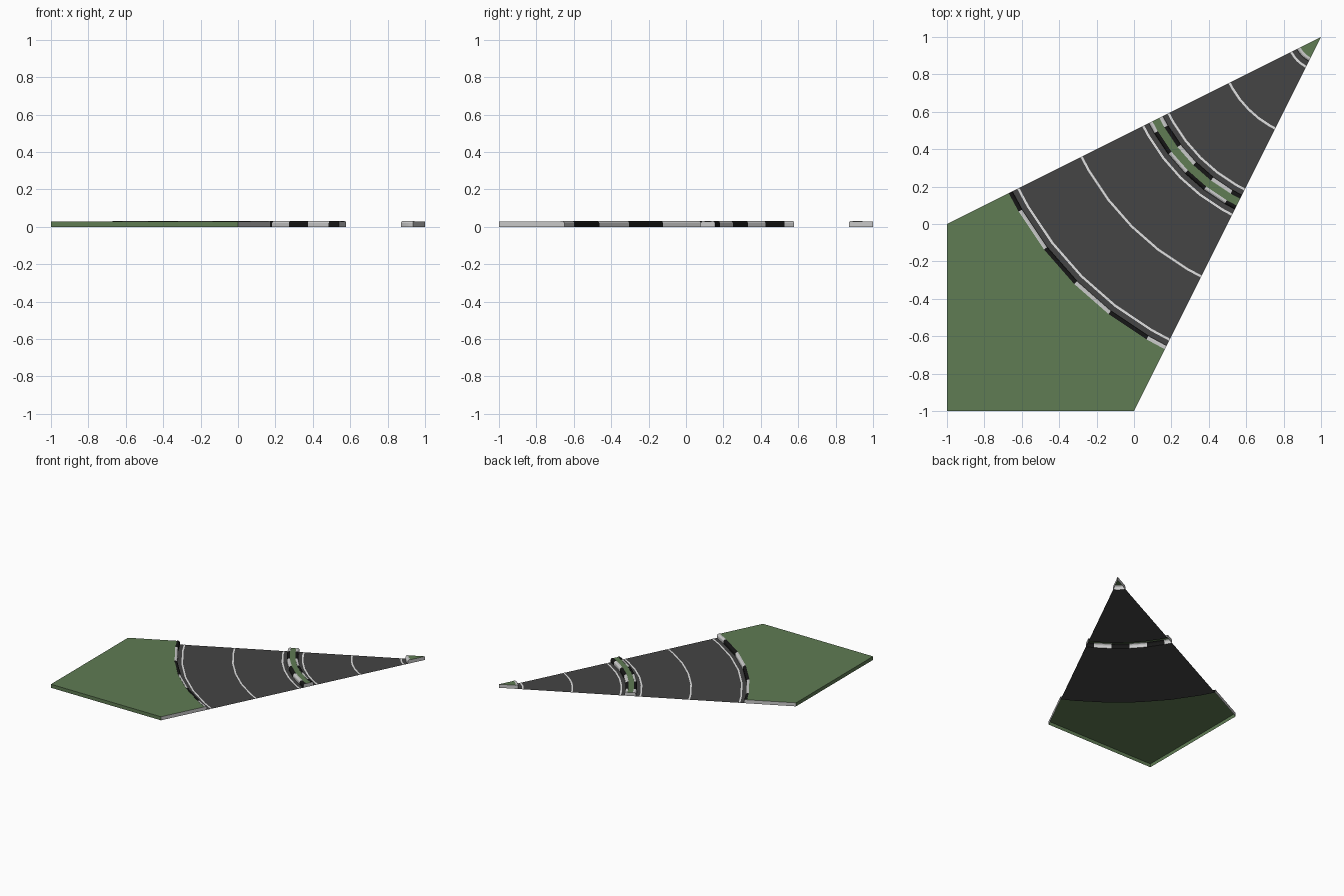
import bpy, bmesh, math

if "Cube" in bpy.data.objects:
    bpy.data.objects.remove(bpy.data.objects["Cube"])

# Road wedge: everything is an arc around the apex at (1, 1)
A0, A1 = math.degrees(math.atan2(1, 2)), math.degrees(math.atan2(2, 1))
ANGLES = [A0, 30, 37.5, 45, 52.5, 60, A1]
TOP, LAWN = 0.031, 0.029


def material(name, rgb):
    m = bpy.data.materials.new(name)
    m.diffuse_color = (*rgb, 1)
    m.use_nodes = True
    m.node_tree.nodes["Principled BSDF"].inputs["Base Color"].default_value = m.diffuse_color
    return m


ASPHALT = material("asphalt", (0.058, 0.058, 0.058))
PAINT = material("line paint", (0.75, 0.75, 0.75))
GRASS = material("grass green", (0.115, 0.2, 0.088))
BLACK = material("curb black", (0.008, 0.008, 0.008))
WHITE = material("curb white", (0.6, 0.6, 0.6))


def pos(r, deg, z):
    a = math.radians(deg)
    return (1 - r * math.cos(a), 1 - r * math.sin(a), z)


def finish(bm, name, mats):
    mesh = bpy.data.meshes.new(name)
    bm.to_mesh(mesh)
    bm.free()
    for m in mats:
        mesh.materials.append(m)
    ob = bpy.data.objects.new(name, mesh)
    bpy.context.collection.objects.link(ob)


def poly(bm, pts, mat=0):
    f = bm.faces.new([bm.verts.new(p) for p in pts])
    f.material_index = mat
    return f


def sweep(bm, profile, rule):
    """Sweep an (r, z) profile, ordered outwards, round the arc."""
    for k, (a, b) in enumerate(zip(ANGLES, ANGLES[1:])):
        for (r0, z0), (r1, z1) in zip(profile, profile[1:]):
            pts = [pos(r0, a, z0), pos(r1, a, z1), pos(r1, b, z1), pos(r0, b, z0)]
            if r0 < 1e-6:
                pts.pop()
            poly(bm, pts, rule(k, (r0 + r1) / 2))


def caps(bm, profile, mat):
    """Close the two straight cut ends."""
    poly(bm, [pos(r, A0, z) for r, z in reversed(profile)], mat)
    poly(bm, [pos(r, A1, z) for r, z in profile], mat)


def curb(r, side):
    """Rounded curb section; side=1 rises outwards, -1 rises inwards."""
    pts = [(0, 0), (0, 0.02), (0.004, 0.027), (0.01, TOP), (0.022, TOP), (0.022, LAWN)]
    pts = [(r + side * d, z) for d, z in pts]
    return pts if side > 0 else pts[::-1]


# Road surface and painted lines
bm = bmesh.new()
sweep(bm, [(0.145, 0), (0.945, 0)], lambda k, r: 0)
sweep(bm, [(1.03, 0), (1.845, 0)], lambda k, r: 0)
finish(bm, "road", [ASPHALT])

bm = bmesh.new()
for r in (0.178, 0.5475, 0.912, 1.063, 1.432, 1.81):
    sweep(bm, [(r - 0.006, 0.001), (r + 0.006, 0.001)], lambda k, r: 0)
finish(bm, "road_lines", [PAINT])

# Median strip with striped curbs on both sides
MATS = [GRASS, WHITE, BLACK]
bm = bmesh.new()
profile = curb(0.945, 1) + curb(1.03, -1)
sweep(bm, profile, lambda k, r: 0 if 0.968 < r < 1.007 else 1 + k % 2)
caps(bm, profile, 1)
finish(bm, "median", MATS)

# Small inner island at the apex
bm = bmesh.new()
profile = [(0, LAWN)] + curb(0.145, -1)
sweep(bm, profile, lambda k, r: 0 if r < 0.122 else 1)
caps(bm, profile + [(0, 0)], 1)
finish(bm, "inner_island", MATS)

# Outer curb
bm = bmesh.new()
profile = curb(1.845, 1)
sweep(bm, profile, lambda k, r: 2 - k % 2)
caps(bm, profile + [(1.867, 0)], 1)
finish(bm, "outer_curb", MATS)

# Outer lawn: top, two outer walls and two cut sides, open below
bm = bmesh.new()
R = 1.867
corners = [(-1, 0), (-1, -1), (0, -1)]
arc = [pos(R, a, LAWN) for a in reversed(ANGLES)]
top = poly(bm, arc + [(x, y, LAWN) for x, y in corners])
bmesh.ops.triangulate(bm, faces=[top])
ring = [(pos(R, A0, 0)[:2], 1)] + [(c, 0) for c in corners]
ends = [pos(R, A0, 0)[:2]] + corners + [pos(R, A1, 0)[:2]]
for i, (p, q) in enumerate(zip(ends, ends[1:])):
    poly(bm, [(*p, LAWN), (*p, 0), (*q, 0), (*q, LAWN)], 1 if i in (0, 3) else 0)
finish(bm, "outer_lawn", MATS)
